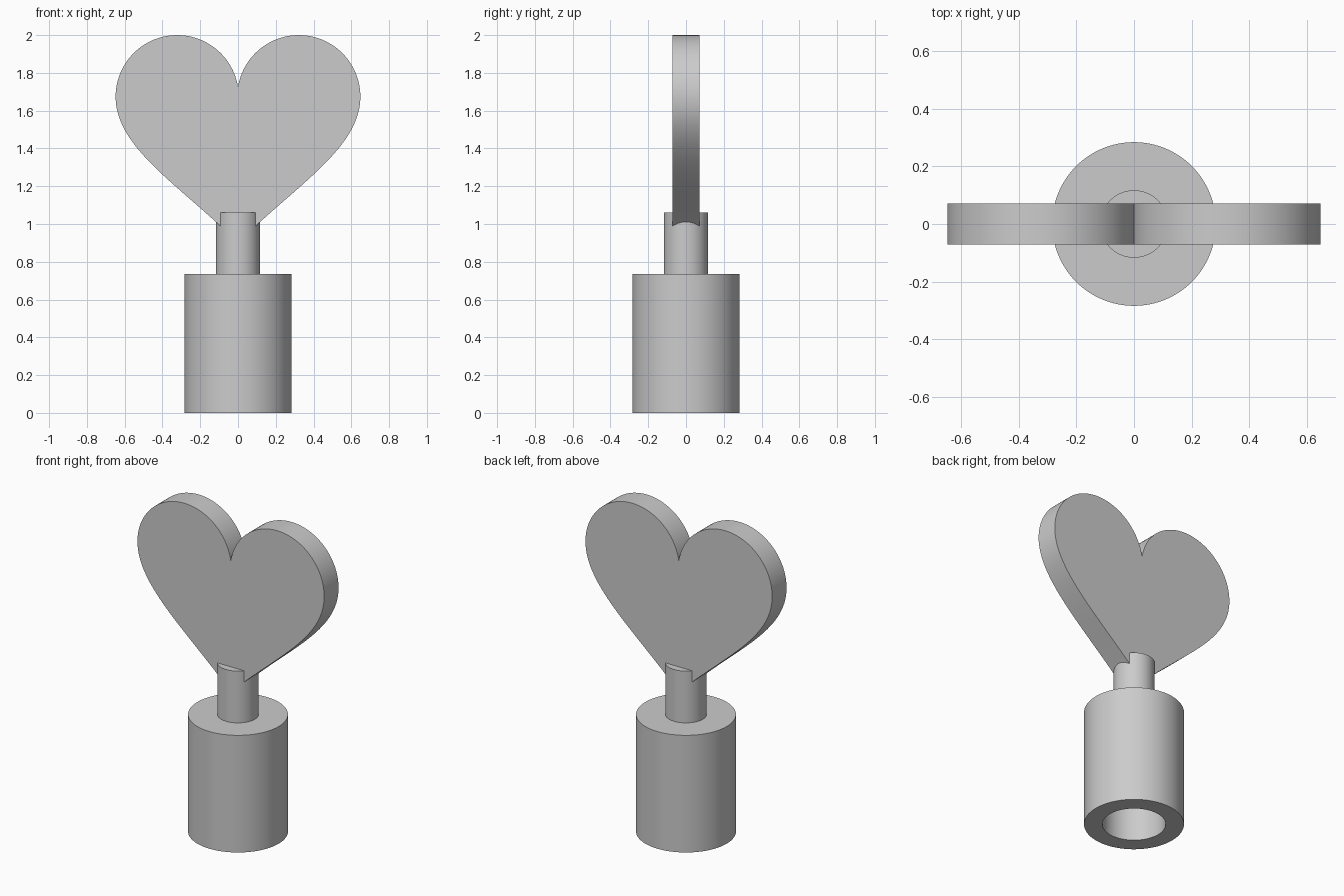
import bpy, bmesh, math
from mathutils import Vector
from mathutils.geometry import interpolate_bezier

if "Cube" in bpy.data.objects:
    bpy.data.objects.remove(bpy.data.objects["Cube"])

SEGMENTS = 96
THICKNESS = 0.143

grey = bpy.data.materials.new("plain grey")
grey.use_nodes = True
grey.diffuse_color = (0.6, 0.6, 0.6, 1)
grey.node_tree.nodes["Principled BSDF"].inputs["Base Color"].default_value = (0.6, 0.6, 0.6, 1)


def finish(name, bm):
    bmesh.ops.remove_doubles(bm, verts=bm.verts, dist=1e-5)
    bmesh.ops.recalc_face_normals(bm, faces=bm.faces)
    mesh = bpy.data.meshes.new(name)
    bm.to_mesh(mesh)
    bm.free()
    mesh.materials.append(grey)
    obj = bpy.data.objects.new(name, mesh)
    bpy.context.collection.objects.link(obj)
    bpy.ops.object.select_all(action='DESELECT')
    obj.select_set(True)
    bpy.context.view_layer.objects.active = obj
    bpy.ops.object.shade_smooth_by_angle(angle=math.radians(30))
    return obj


def lathe(name, profile):
    """Spin a (radius, height) profile around the z axis."""
    bm = bmesh.new()
    verts = [bm.verts.new((r, 0, z)) for r, z in profile]
    edges = [bm.edges.new(pair) for pair in zip(verts, verts[1:])]
    bmesh.ops.spin(bm, geom=verts + edges, cent=(0, 0, 0), axis=(0, 0, 1),
                   angle=math.tau, steps=SEGMENTS, use_merge=True)
    return finish(name, bm)


# Hollow base, open underneath
lathe("base_sleeve", [(0, 0.57), (0.18, 0.57), (0.18, 0), (0.284, 0), (0.284, 0.735), (0, 0.735)])

# Stem holding the heart
lathe("stem", [(0, 0.735), (0.117, 0.735), (0.117, 1.06), (0, 1.06)])

# Heart outline: round lobe from the cleft, then a curve down to the tip
centre, radius = Vector((0.322, 1.674)), 0.326
start = math.acos(-centre.x / radius)
half = []
for i in range(49):
    a = start * (1 - i / 48)
    half.append(centre + radius * Vector((math.cos(a), math.sin(a))))
half += interpolate_bezier(half[-1], Vector((0.648, 1.40)), Vector((0.30, 1.20)),
                           Vector((0, 0.90)), 32)[1:]
half[0].x = half[-1].x = 0
outline = half + [Vector((-p.x, p.y)) for p in reversed(half[1:-1])]

# Heart plate
bm = bmesh.new()
face = bm.faces.new([bm.verts.new((p.x, -THICKNESS / 2, p.y)) for p in outline])
extruded = bmesh.ops.extrude_face_region(bm, geom=[face], use_keep_orig=True)
back = [v for v in extruded["geom"] if isinstance(v, bmesh.types.BMVert)]
bmesh.ops.translate(bm, verts=back, vec=(0, THICKNESS, 0))
finish("heart_plate", bm)
